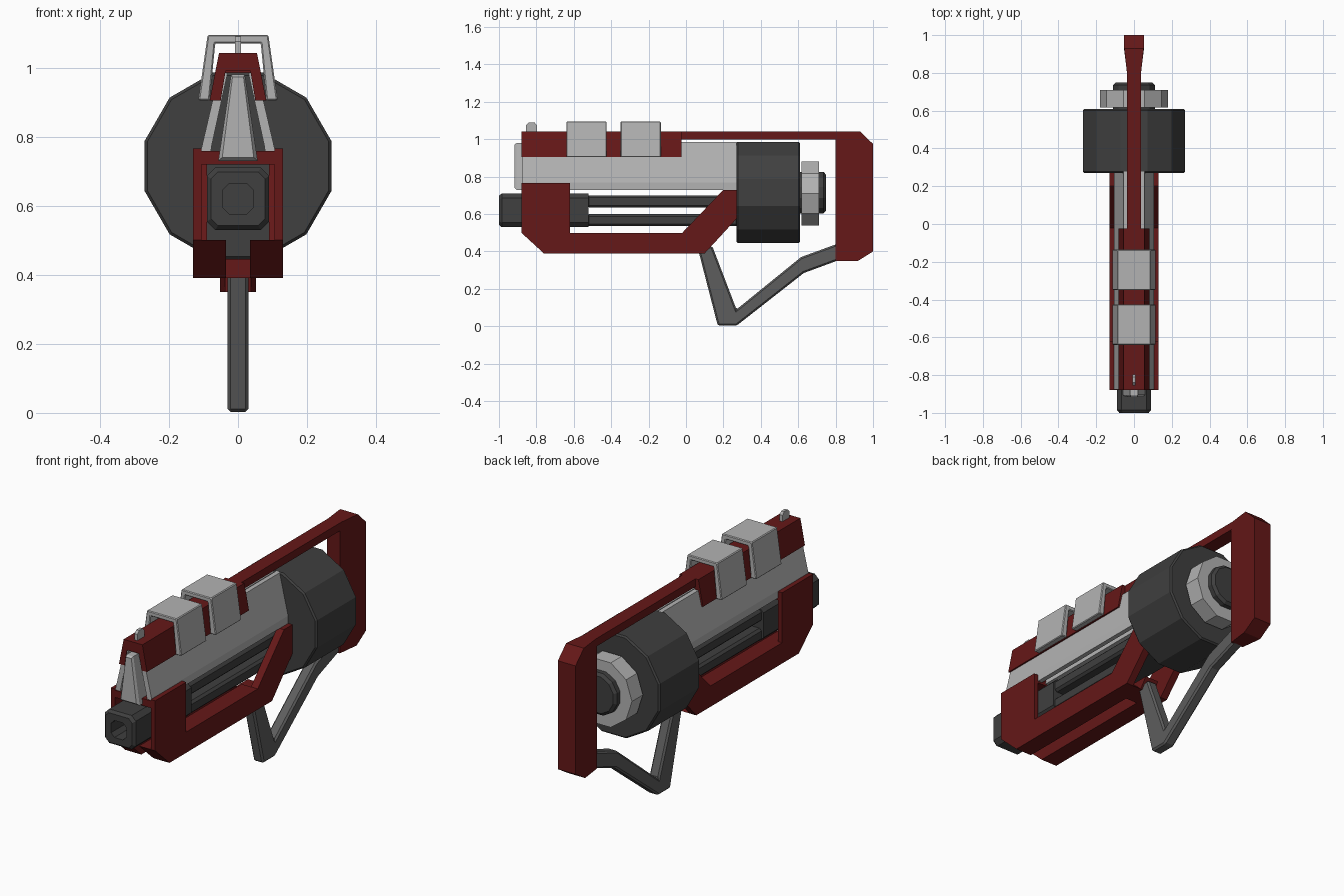
import bpy, bmesh, math

if "Cube" in bpy.data.objects:
    bpy.data.objects.remove(bpy.data.objects["Cube"])


def material(name, r, g, b):
    m = bpy.data.materials.new(name)
    m.diffuse_color = (r, g, b, 1)
    m.use_nodes = True
    m.node_tree.nodes["Principled BSDF"].inputs["Base Color"].default_value = m.diffuse_color
    return m


RED = material("dark_red", 0.13, 0.009, 0.009)
DARK = material("charcoal", 0.05, 0.05, 0.05)
MID = material("mid_grey", 0.11, 0.11, 0.11)
LIGHT = material("light_grey", 0.45, 0.45, 0.45)


def loft(name, rings, mat, mirror=False, bevel=0):
    """Skin a list of equal-length rings of 3D points and cap both ends."""
    bm = bmesh.new()
    vs = [[bm.verts.new(p) for p in ring] for ring in rings]
    n = len(rings[0])
    for a, b in zip(vs, vs[1:]):
        for i in range(n):
            j = (i + 1) % n
            bm.faces.new((a[i], a[j], b[j], b[i]))
    bm.faces.new(vs[0])
    bm.faces.new(vs[-1])
    bmesh.ops.recalc_face_normals(bm, faces=bm.faces)
    me = bpy.data.meshes.new(name)
    bm.to_mesh(me)
    bm.free()
    me.materials.append(mat)
    ob = bpy.data.objects.new(name, me)
    bpy.context.collection.objects.link(ob)
    if bevel:
        m = ob.modifiers.new("bevel", 'BEVEL')
        m.width = bevel
        m.segments = 1
    if mirror:
        m = ob.modifiers.new("mirror", 'MIRROR')
        m.use_mirror_merge = False
    return ob


def side(name, pts, x0, x1, mat, **kw):
    """Extrude a (y, z) profile across x."""
    return loft(name, [[(x, y, z) for y, z in pts] for x in (x0, x1)], mat, **kw)


def front(name, pts, y0, y1, mat, **kw):
    """Extrude an (x, z) profile along y."""
    return loft(name, [[(x, y, z) for x, z in pts] for y in (y0, y1)], mat, **kw)


def symmetric(half):
    return half + [(-x, z) for x, z in reversed(half)]


def ring(n, r, y, zc, turn=0.0):
    return [(r * math.cos(turn + math.tau * i / n), y,
             zc + r * math.sin(turn + math.tau * i / n)) for i in range(n)]


def block_ring(h, c, y, zc):
    """Square of half-size h with corners cut by c."""
    k = h - c
    pts = [(h, k), (k, h), (-k, h), (-h, k), (-h, -k), (-k, -h), (k, -h), (h, -k)]
    return [(x, y, zc + z) for x, z in pts]


# Muzzle block with an octagonal bore
zb = 0.62
loft("muzzle", [block_ring(0.045, 0.02, -0.75, zb), block_ring(0.045, 0.02, -1.0, zb),
                block_ring(0.078, 0.02, -1.0, zb), block_ring(0.09, 0.024, -0.985, zb),
                block_ring(0.09, 0.024, -0.52, zb)], DARK)

# Upper and lower barrel rails, with an open slot between
for name, z0, z1 in (("upper_rail", 0.635, 0.70), ("lower_rail", 0.535, 0.60)):
    front(name, symmetric([(0.08, z0), (0.08, z1)]), -0.53, 0.28, DARK, bevel=0.012)

# Twelve-sided drum, lock nut and hub
zd, t = 0.715, math.pi / 12
loft("drum", [ring(12, r, y, zd, t) for r, y in
              ((0.205, 0.27), (0.272, 0.27), (0.28, 0.278), (0.28, 0.602),
               (0.272, 0.61), (0.205, 0.61))], DARK)
loft("lock_nut", [ring(10, r, y, 0.71) for r, y in
                  ((0.14, 0.618), (0.18, 0.618), (0.18, 0.71), (0.14, 0.71))], LIGHT)
loft("hub", [ring(12, r, y, zd, t) for r, y in
             ((0.115, 0.60), (0.115, 0.735), (0.10, 0.748))], DARK)

# Receiver: central wedge and slanted side plates
wedge = symmetric([(0.057, 0.73), (0.02, 0.98)])
core = [(x * 0.8, 0.74 + (z - 0.73) * 0.93) for x, z in wedge]
loft("receiver_wedge", [[(x, -0.917, z) for x, z in core],
                        [(x, -0.905, z) for x, z in wedge],
                        [(x, 0.27, z) for x, z in wedge]], LIGHT)
front("receiver_side", [(0.105, 0.73), (0.105, 0.77), (0.055, 0.985), (0.03, 0.985),
                        (0.077, 0.77), (0.08, 0.73)], -0.875, 0.28, LIGHT, mirror=True)

# Red roof with two saddle bands and a sight
front("roof", symmetric([(0.05, 0.905), (0.082, 0.905), (0.055, 1.042)])
      [0:6] and [(0.05, 0.905), (0.082, 0.905), (0.055, 1.042), (-0.055, 1.042),
                 (-0.082, 0.905), (-0.05, 0.905), (-0.036, 0.99), (0.036, 0.99)],
      -0.88, -0.025, RED)
band = [(0.082, 0.905), (0.115, 0.905), (0.088, 1.095), (-0.088, 1.095),
        (-0.115, 0.905), (-0.082, 0.905), (-0.066, 1.07), (0.066, 1.07)]
for i, y in enumerate((-0.64, -0.35)):
    front(f"saddle_band_{i + 1}", band, y, y + 0.215, LIGHT, bevel=0.004)
side("sight", [(-0.855, 1.03), (-0.855, 1.075), (-0.84, 1.09), (-0.81, 1.09),
               (-0.797, 1.075), (-0.797, 1.03)], -0.008, 0.008, LIGHT)

# Side guards: front plate, lower bar and rising brace on each side
side("guard_plate", [(-0.88, 0.765), (-0.88, 0.50), (-0.62, 0.50), (-0.62, 0.765)],
     0.105, 0.13, RED, mirror=True)
side("guard_bar", [(-0.88, 0.50), (-0.76, 0.39), (0.10, 0.39), (-0.02, 0.50)],
     0.035, 0.13, RED, mirror=True)
side("guard_brace", [(-0.02, 0.50), (0.10, 0.39), (0.27, 0.575), (0.27, 0.73), (0.20, 0.73)],
     0.09, 0.13, RED, mirror=True)
front("guard_top_tie", symmetric([(0.11, 0.72), (0.11, 0.758)]), -0.88, -0.62, RED)
side("guard_bridge", [(-0.02, 0.445), (-0.02, 0.39), (0.10, 0.39), (0.14, 0.445)],
     -0.04, 0.04, RED)

# Carry bar and rear stock, flared at the butt
side("carry_bar", [(-0.03, 1.0), (-0.03, 1.042), (0.82, 1.042), (0.82, 1.0)],
     -0.038, 0.038, RED)
stock = side("stock", [(0.80, 1.042), (0.93, 1.042), (1.0, 0.975), (1.0, 0.40),
                       (0.92, 0.35), (0.80, 0.35)], -0.037, 0.037, RED)
for v in stock.data.vertices:
    if v.co.y > 0.9:
        v.co.x *= 1.4

# Bent lower grip strut
side("grip_strut", [(0.065, 0.41), (0.17, 0.003), (0.27, 0.003), (0.63, 0.285), (0.82, 0.355),
                    (0.82, 0.445), (0.615, 0.37), (0.27, 0.09), (0.14, 0.43)],
     -0.03, 0.03, MID, bevel=0.009)
